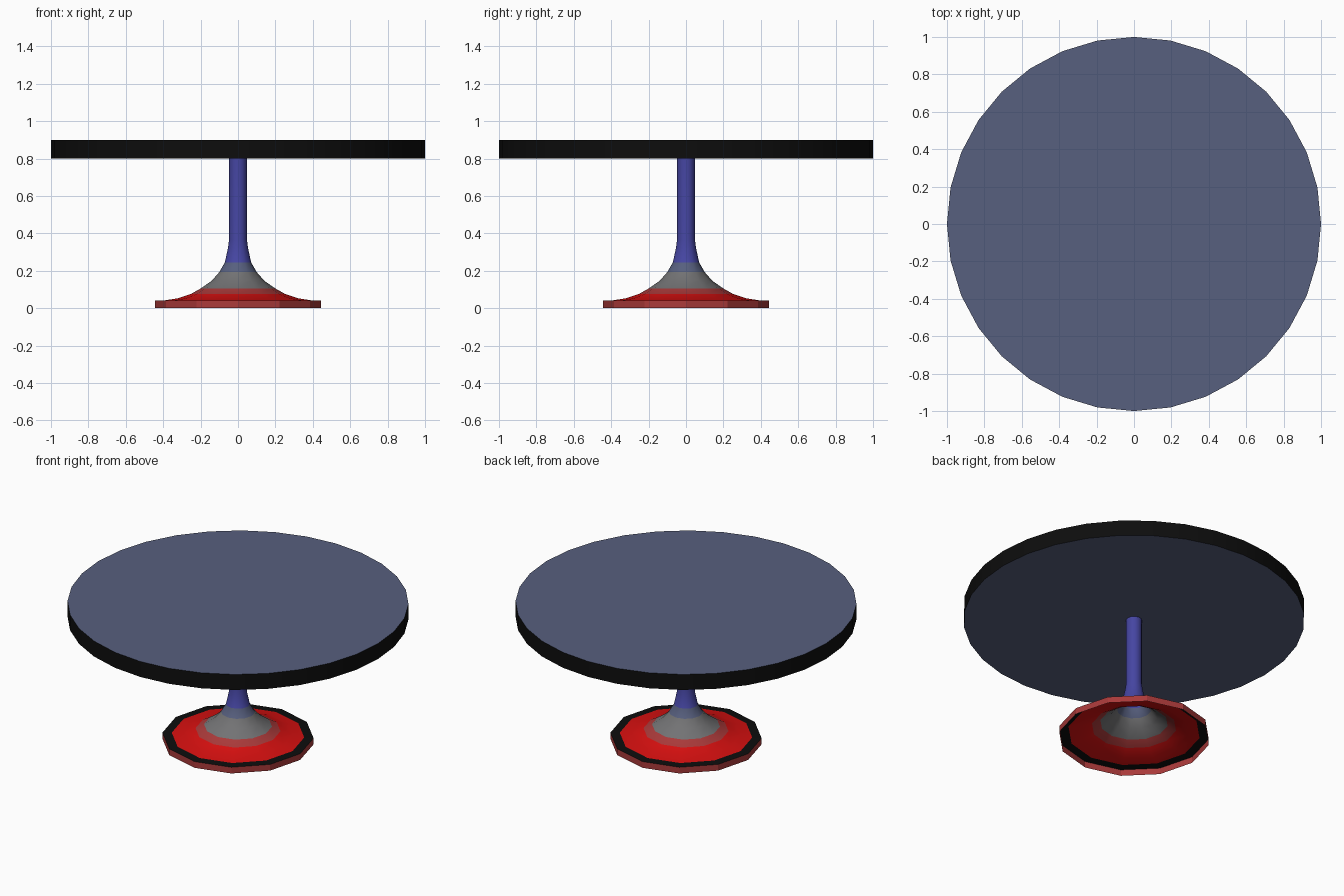
import bpy, bmesh, math

cube = bpy.data.objects.get("Cube")
if cube:
    bpy.data.objects.remove(cube, do_unlink=True)


def material(name, rgb):
    m = bpy.data.materials.new(name)
    m.use_nodes = True
    m.diffuse_color = (*rgb, 1)
    m.node_tree.nodes["Principled BSDF"].inputs["Base Color"].default_value = (*rgb, 1)
    return m


slate = material("slate", (0.095, 0.115, 0.21))
black = material("black", (0.004, 0.004, 0.004))
red = material("bright_red", (0.68, 0.005, 0.005))
dull_red = material("dull_red", (0.40, 0.042, 0.042))
grey = material("grey", (0.17, 0.17, 0.175))
blue = material("violet_blue", (0.06, 0.06, 0.36))


def lathe(name, profile, colours, sides, cap=None):
    """Revolve (radius, height) points; one colour for each band between points."""
    bm = bmesh.new()
    mats = list(dict.fromkeys(colours + ([cap] if cap else [])))
    rings = []
    for r, z in profile:
        angles = [math.tau * i / sides for i in range(sides)]
        rings.append([bm.verts.new((r * math.cos(a), r * math.sin(a), z)) for a in angles])
    for low, high, colour in zip(rings, rings[1:], colours):
        for i in range(sides):
            j = (i + 1) % sides
            face = bm.faces.new((low[i], low[j], high[j], high[i]))
            face.material_index = mats.index(colour)
    if cap:
        for ring in (rings[0][::-1], rings[-1]):
            bm.faces.new(ring).material_index = mats.index(cap)
    mesh = bpy.data.meshes.new(name)
    bm.to_mesh(mesh)
    bm.free()
    for m in mats:
        mesh.materials.append(m)
    obj = bpy.data.objects.new(name, mesh)
    bpy.context.collection.objects.link(obj)
    bpy.ops.object.select_all(action="DESELECT")
    obj.select_set(True)
    bpy.context.view_layer.objects.active = obj
    bpy.ops.object.shade_smooth_by_angle(angle=math.radians(40))
    return obj


# Round top with a black edge
lathe("table_top", [(1, 0.8), (1, 0.9)], [black], 32, cap=slate)

# Foot: a rim and flat border, hollow underneath
foot = lathe("foot_rim", [(0.445, 0), (0.445, 0.04), (0.39, 0.042)],
             [dull_red, black], 12)
foot.data.shade_flat()

# Flared hollow pedestal rising into a slim column
lathe("pedestal",
      [(0.39, 0.042), (0.32, 0.053), (0.25, 0.077), (0.2, 0.105), (0.14, 0.147),
       (0.1, 0.193), (0.07, 0.245), (0.054, 0.32), (0.047, 0.37), (0.047, 0.8)],
      [red, red, dull_red, grey, grey, slate, blue, blue, blue], 12)
